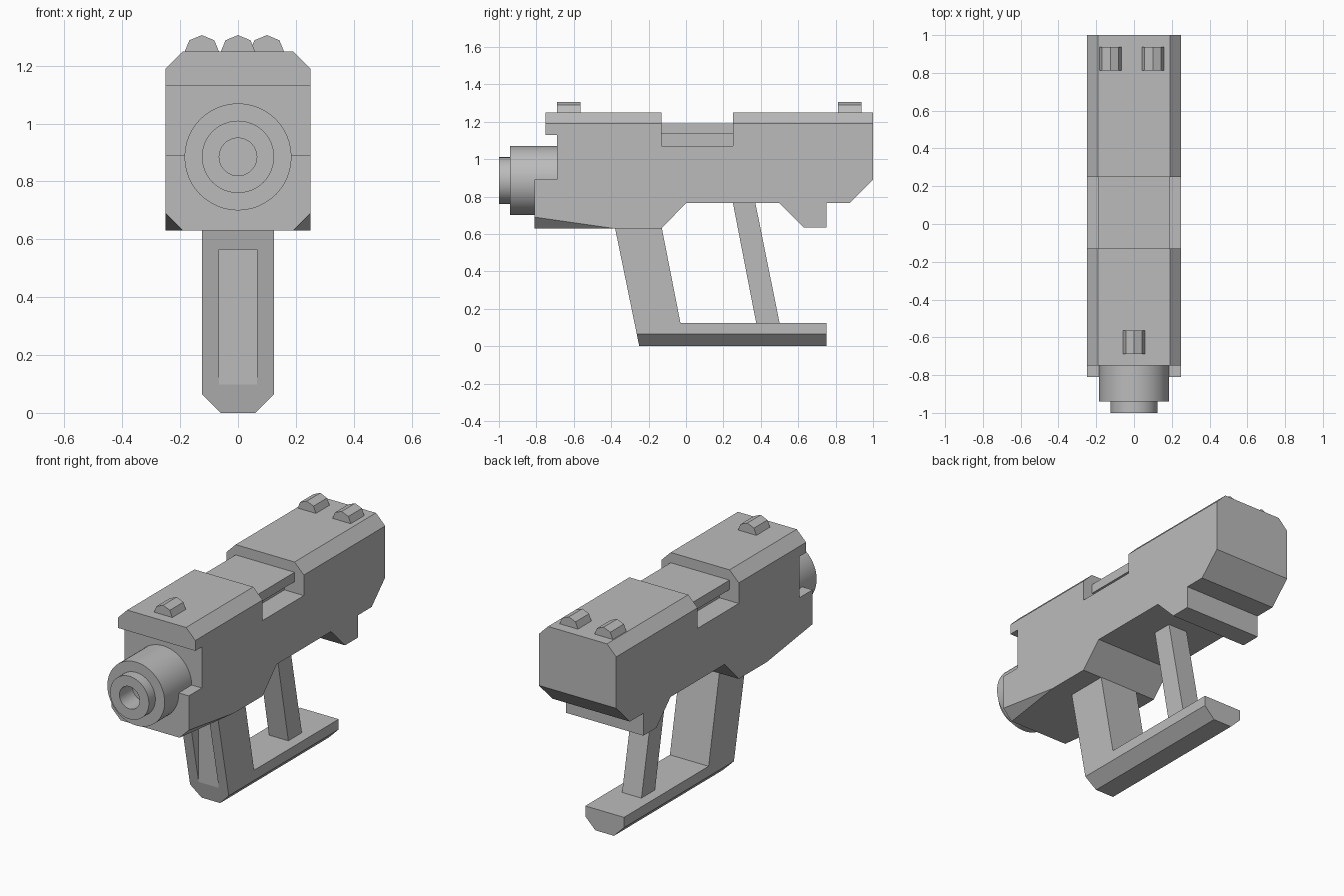
import bpy, bmesh, math
from mathutils import Vector, Matrix

cube = bpy.data.objects.get("Cube")
if cube:
    bpy.data.objects.remove(cube)

grey = bpy.data.materials.new("grey")
grey.use_nodes = True
GREY = (0.5, 0.5, 0.5, 1)
grey.diffuse_color = GREY
grey.node_tree.nodes["Principled BSDF"].inputs["Base Color"].default_value = GREY


def finish(name, bm):
    bmesh.ops.recalc_face_normals(bm, faces=bm.faces)
    mesh = bpy.data.meshes.new(name)
    bm.to_mesh(mesh)
    bm.free()
    mesh.materials.append(grey)
    obj = bpy.data.objects.new(name, mesh)
    bpy.context.collection.objects.link(obj)
    return obj


def extrude_profile(points, half):
    """Extrude a (y, z) outline across x, from -half to half."""
    bm = bmesh.new()
    face = bm.faces.new([bm.verts.new((-half, y, z)) for y, z in points])
    ext = bmesh.ops.extrude_face_region(bm, geom=[face])
    moved = [v for v in ext["geom"] if isinstance(v, bmesh.types.BMVert)]
    bmesh.ops.translate(bm, verts=moved, vec=(2 * half, 0, 0))
    return bm


def chamfer(bm, point, normal):
    """Slice off the corner beyond a plane, on both sides of x = 0."""
    for side in (1, -1):
        flip = Vector((side, 1, 1))
        geom = bm.verts[:] + bm.edges[:] + bm.faces[:]
        bmesh.ops.bisect_plane(bm, geom=geom, dist=1e-5, plane_co=Vector(point) * flip,
                               plane_no=Vector(normal) * flip, clear_outer=True)
        rim = [e for e in bm.edges if e.is_boundary]
        bmesh.ops.holes_fill(bm, edges=rim, sides=0)


def box(name, half, y0, y1, z0, z1):
    return finish(name, extrude_profile([(y0, z0), (y1, z0), (y1, z1), (y0, z1)], half))


# Body: side outline with the slot across the top, then chamfered corners
bm = extrude_profile([
    (-0.75, 1.25), (-0.75, 1.13), (-0.69, 1.13), (-0.69, 0.89), (-0.81, 0.89),
    (-0.81, 0.63), (-0.13, 0.63), (0, 0.765), (0.5, 0.765), (0.63, 0.635),
    (0.75, 0.635), (0.75, 0.765), (0.875, 0.765), (1, 0.89), (1, 1.25),
    (0.25, 1.25), (0.25, 1.07), (-0.13, 1.07), (-0.13, 1.25)], 0.25)
chamfer(bm, (0.25, 0, 1.19), (1, 0, 1))
a, b, c = Vector((0.25, -0.81, 0.69)), Vector((0.19, -0.81, 0.63)), Vector((0.25, -0.39, 0.63))
normal = (b - a).cross(c - a)
chamfer(bm, a, normal if normal.x > 0 else -normal)
finish("body", bm)

# Overhanging plate in the slot, on a narrower neck
box("slot_plate", 0.19, -0.13, 0.25, 1.135, 1.19)
box("slot_neck", 0.125, -0.13, 0.25, 1.07, 1.135)

# Grip: front strut and base in one outline, with lower edges chamfered
bm = extrude_profile([(-0.38, 0.635), (-0.25, 0), (0.75, 0), (0.75, 0.125),
                      (-0.03, 0.125), (-0.13, 0.635)], 0.125)
chamfer(bm, (0.125, 0, 0.065), (1, 0, -1))
grip = finish("grip", bm)

# Wedge-shaped groove in the front of the grip
cutter = box("groove_cutter", 0.065, -0.5, -0.27, 0.05, 0.565)
cutter.hide_render = True
cutter.hide_viewport = True
cutter.display_type = "WIRE"
groove = grip.modifiers.new("groove", "BOOLEAN")
groove.operation = "DIFFERENCE"
groove.solver = "EXACT"
groove.object = cutter

finish("rear_strut", extrude_profile(
    [(0.25, 0.77), (0.375, 0.125), (0.5, 0.125), (0.37, 0.77)], 0.0625))

# Barrel: stepped radius spun about y, with a bore
bm = bmesh.new()
outline = [(0, -0.66), (0.185, -0.66), (0.185, -0.94), (0.125, -0.94),
           (0.125, -1), (0.065, -1), (0.065, -0.88), (0, -0.88)]
verts = [bm.verts.new((r, y, 0.885)) for r, y in outline]
edges = [bm.edges.new(pair) for pair in zip(verts, verts[1:])]
bmesh.ops.spin(bm, geom=verts + edges, cent=(0, 0, 0.885), axis=(0, 1, 0),
               angle=math.tau, steps=48, use_duplicate=False)
bmesh.ops.remove_doubles(bm, verts=bm.verts, dist=1e-4)
barrel = finish("barrel", bm)
bpy.ops.object.select_all(action="DESELECT")
barrel.select_set(True)
bpy.context.view_layer.objects.active = barrel
bpy.ops.object.shade_smooth_by_angle(angle=math.radians(30))

# Sights: octagonal rods half sunk into the top
for name, x, y in (("front_sight", 0, -0.627), ("rear_sight_left", 0.1, 0.875),
                   ("rear_sight_right", -0.125, 0.875)):
    bm = bmesh.new()
    bmesh.ops.create_cone(bm, cap_ends=True, segments=8, radius1=0.061, radius2=0.061, depth=0.125,
                          matrix=Matrix.Translation((x, y, 1.245)) @ Matrix.Rotation(math.pi / 2, 4, "X"))
    finish(name, bm)
